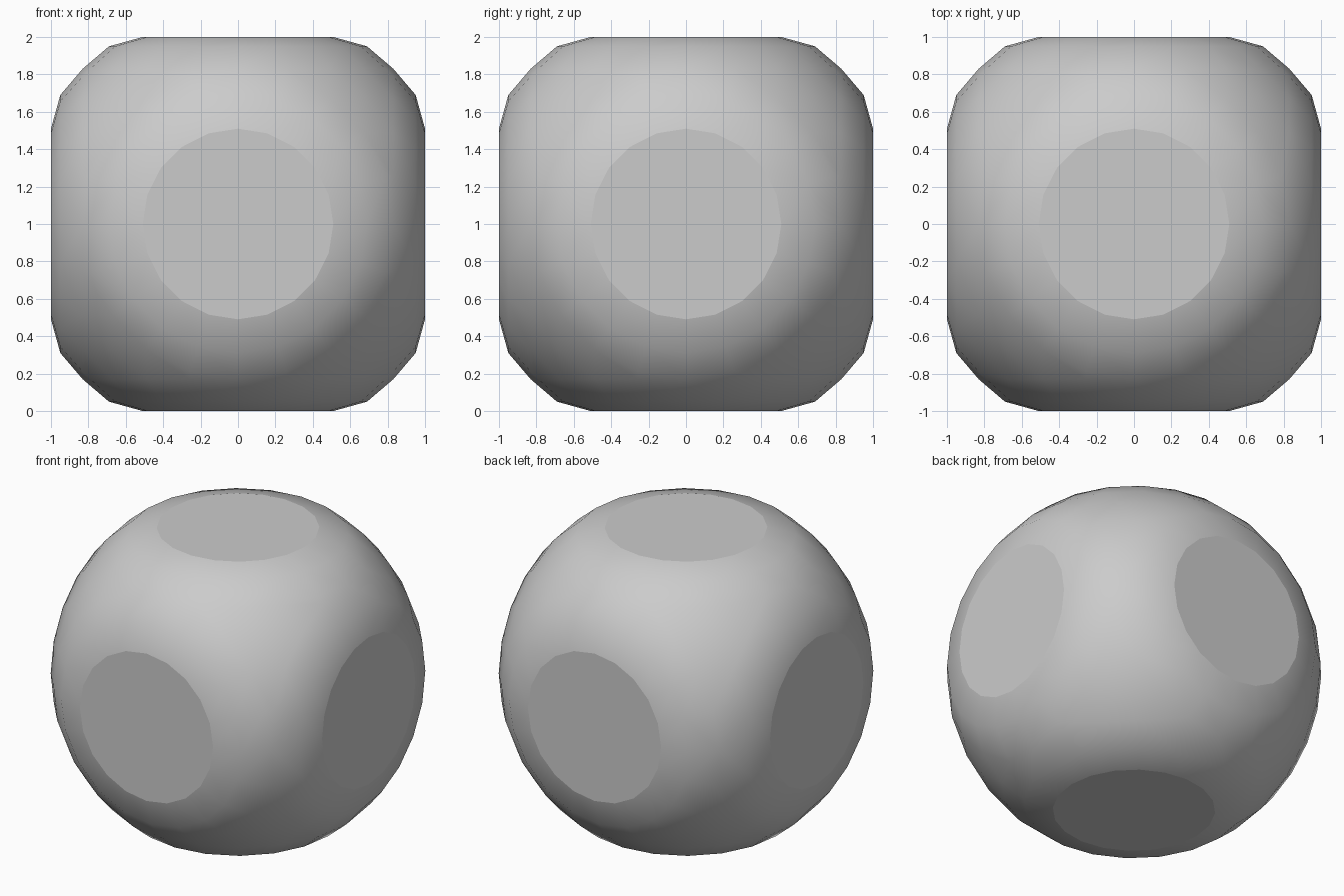
import bpy, bmesh
from math import sin, cos, tan, radians, pi
from itertools import product
from mathutils import Vector

if "Cube" in bpy.data.objects:
    bpy.data.objects.remove(bpy.data.objects["Cube"])

R = 1.174      # radius of the ball
SIDES = 20     # sides of each flat round face

bm = bmesh.new()


def ring(axis, sign, r, h):
    """Circle of points around one of the six face axes."""
    for i in range(SIDES):
        a = 2 * pi * i / SIDES
        p = [0.0, 0.0, 0.0]
        p[axis] = sign * h
        p[(axis + 1) % 3] = r * cos(a)
        p[(axis + 2) % 3] = r * sin(a)
        bm.verts.new(p)


# flat face rim plus two rings on the ball, for all six directions
for axis, sign in product(range(3), (-1, 1)):
    ring(axis, sign, tan(radians(27)), 1.0)
    for deg in (36, 45):
        ring(axis, sign, R * sin(radians(deg)), R * cos(radians(deg)))

# rounded corners of the ball
for c in product((-1, 1), repeat=3):
    bm.verts.new(Vector(c).normalized() * R)

# skin, then merge the coplanar triangles
bmesh.ops.remove_doubles(bm, verts=bm.verts, dist=0.001)
bmesh.ops.convex_hull(bm, input=bm.verts)
bmesh.ops.dissolve_limit(bm, angle_limit=radians(0.3), verts=bm.verts, edges=bm.edges)
bmesh.ops.recalc_face_normals(bm, faces=bm.faces)

# smooth ball with crisp rims round the flat faces
for f in bm.faces:
    f.smooth = True
for f in bm.faces:
    if max(abs(n) for n in f.normal) > 0.999:
        f.smooth = False
        for e in f.edges:
            e.smooth = False
bmesh.ops.translate(bm, verts=bm.verts, vec=(0, 0, 1))

mesh = bpy.data.meshes.new("flattened_ball")
bm.to_mesh(mesh)
bm.free()
ball = bpy.data.objects.new("flattened_ball", mesh)
bpy.context.collection.objects.link(ball)
